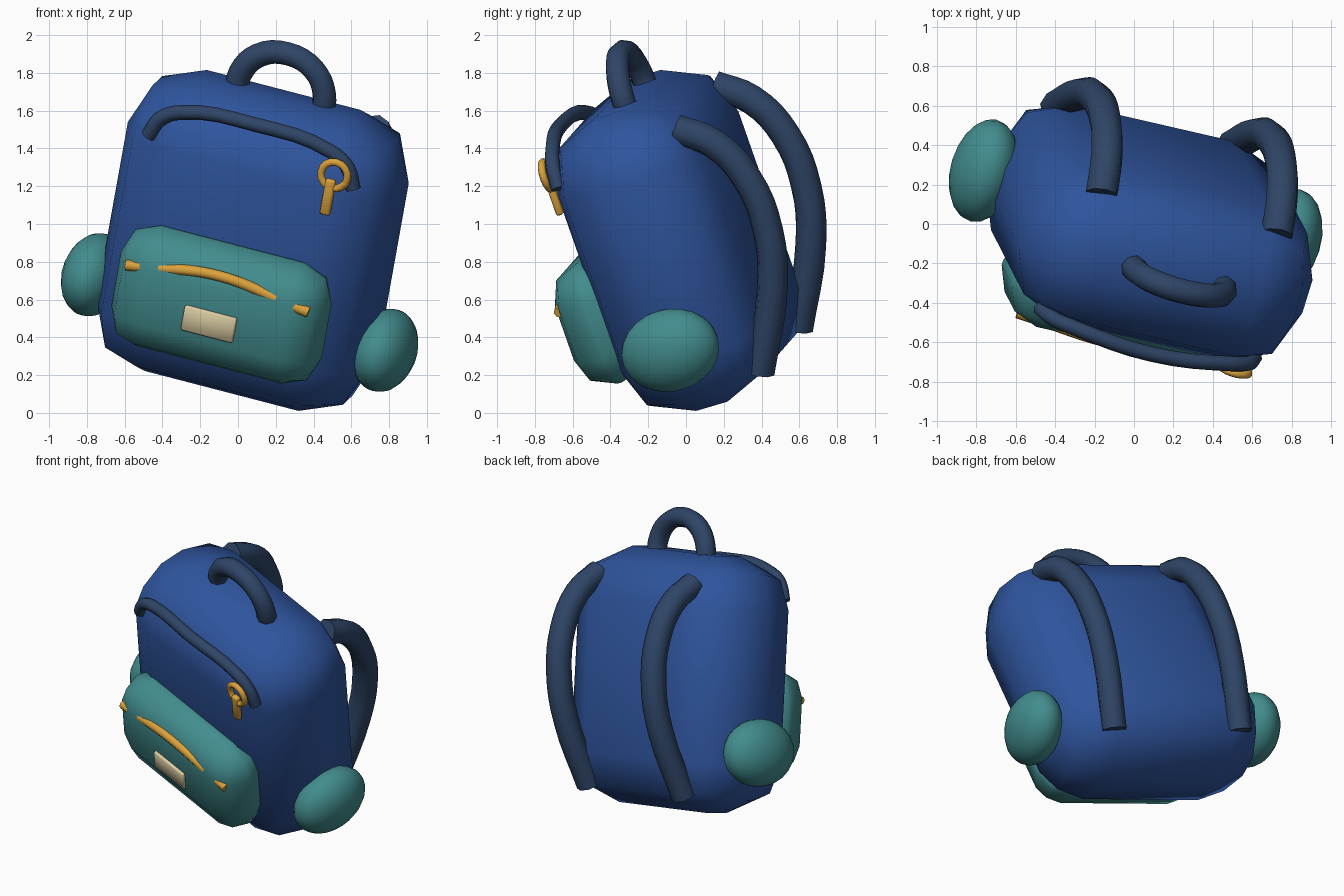
import bpy, bmesh, math
from mathutils import Matrix, Vector

old = bpy.data.objects.get("Cube")
if old:
    bpy.data.objects.remove(old, do_unlink=True)

# Tilted frame of the whole bag: parts are built upright around the body centre
up = Vector((0.167, -0.326, 0.931)).normalized()
side = Vector((0.945, -0.217, -0.245))
side = (side - up * side.dot(up)).normalized()
back = up.cross(side)
FRAME = Matrix((side, back, up)).transposed().to_4x4()
FRAME.translation = (0.077, -0.04, 0.913)


def material(name, color):
    m = bpy.data.materials.new(name)
    m.use_nodes = True
    m.diffuse_color = (*color, 1)
    bsdf = next(n for n in m.node_tree.nodes if n.type == 'BSDF_PRINCIPLED')
    bsdf.inputs["Base Color"].default_value = (*color, 1)
    return m


BLUE = material("blue fabric", (0.028, 0.09, 0.34))
TEAL = material("teal fabric", (0.055, 0.265, 0.27))
NAVY = material("dark navy webbing", (0.028, 0.06, 0.135))
GOLD = material("gold metal", (0.70, 0.36, 0.045))
BEIGE = material("beige patch", (0.72, 0.62, 0.37))


def place(name, bm, mat, loc):
    mesh = bpy.data.meshes.new(name)
    for f in bm.faces:
        f.smooth = True
    bm.to_mesh(mesh)
    bm.free()
    ob = bpy.data.objects.new(name, mesh)
    mesh.materials.append(mat)
    bpy.context.collection.objects.link(ob)
    ob.matrix_world = FRAME @ Matrix.Translation(loc)
    return ob


def rounded_box(name, loc, size, radius, mat, segments=2):
    bm = bmesh.new()
    bmesh.ops.create_cube(bm, size=1)
    bmesh.ops.scale(bm, vec=size, verts=bm.verts)
    bmesh.ops.bevel(bm, geom=bm.edges[:], offset=radius, segments=segments,
                    profile=0.5, affect='EDGES')
    return place(name, bm, mat, loc)


def ellipsoid(name, loc, radii, mat):
    bm = bmesh.new()
    bmesh.ops.create_uvsphere(bm, u_segments=20, v_segments=12, radius=1)
    bmesh.ops.scale(bm, vec=radii, verts=bm.verts)
    return place(name, bm, mat, loc)


def tube(name, points, radius, mat, cyclic=False, resolution=4):
    cu = bpy.data.curves.new(name, 'CURVE')
    cu.dimensions = '3D'
    cu.bevel_depth = radius
    cu.bevel_resolution = 2
    cu.resolution_u = resolution
    cu.use_fill_caps = True
    sp = cu.splines.new('BEZIER')
    sp.bezier_points.add(len(points) - 1)
    for bp, p in zip(sp.bezier_points, points):
        bp.co = p
        bp.handle_left_type = bp.handle_right_type = 'AUTO'
    sp.use_cyclic_u = cyclic
    cu.materials.append(mat)
    ob = bpy.data.objects.new(name, cu)
    bpy.context.collection.objects.link(ob)
    ob.matrix_world = FRAME
    bpy.ops.object.select_all(action='DESELECT')
    ob.select_set(True)
    bpy.context.view_layer.objects.active = ob
    bpy.ops.object.convert(target='MESH')
    bpy.ops.object.shade_smooth_by_angle(angle=math.radians(60))


def mirrored(half):
    """Full path from its right half, which ends on the centre plane."""
    return half + [(-x, y, z) for x, y, z in reversed(half[:-1])]


# Main body and front pocket
rounded_box("body", (0, 0, 0), (1.52, 0.84, 1.66), 0.33, BLUE)
rounded_box("front_pocket", (0, -0.445, -0.235), (1.17, 0.4, 0.68), 0.185, TEAL)
rounded_box("pocket_patch", (0, -0.65, -0.285), (0.29, 0.03, 0.14), 0.008, BEIGE, 1)

# Side pockets and shoulder straps, one pair each
for s, word in ((1, "left"), (-1, "right")):
    ellipsoid(word + "_side_pocket", (s * 0.815, 0, -0.41), (0.165, 0.27, 0.22), TEAL)
    profile = [(0.33, 0.66), (0.50, 0.53), (0.61, 0.3), (0.625, 0),
               (0.545, -0.3), (0.32, -0.72)]
    tube(word + "_shoulder_strap", [(s * 0.47, y, z) for y, z in profile], 0.083, NAVY)

# Carry handle
tube("carry_handle", mirrored([(0.24, 0.04, 0.78), (0.235, 0.04, 0.88),
                               (0.155, 0.04, 1.0), (0, 0.04, 1.05)]), 0.065, NAVY)

# Main zipper piping over the upper front
tube("main_zipper", mirrored([(0.575, -0.36, 0.55), (0.525, -0.365, 0.66),
                              (0.42, -0.37, 0.725), (0, -0.40, 0.775)]), 0.04, NAVY)

# Gold pocket zipper, dipping below the fabric near both ends
tube("pocket_zipper", mirrored([(0.51, -0.60, -0.10), (0.42, -0.605, -0.085),
                                (0, -0.622, -0.02)]), 0.03, GOLD, resolution=8)

# Zipper pull: ring and tab
ring = [(0.475 + 0.073 * math.cos(t * math.pi / 4), -0.425,
         0.62 + 0.073 * math.sin(t * math.pi / 4)) for t in range(8)]
tube("zipper_ring", ring, 0.021, GOLD, cyclic=True, resolution=2)
rounded_box("zipper_tab", (0.463, -0.428, 0.495), (0.055, 0.04, 0.2), 0.012, GOLD)
